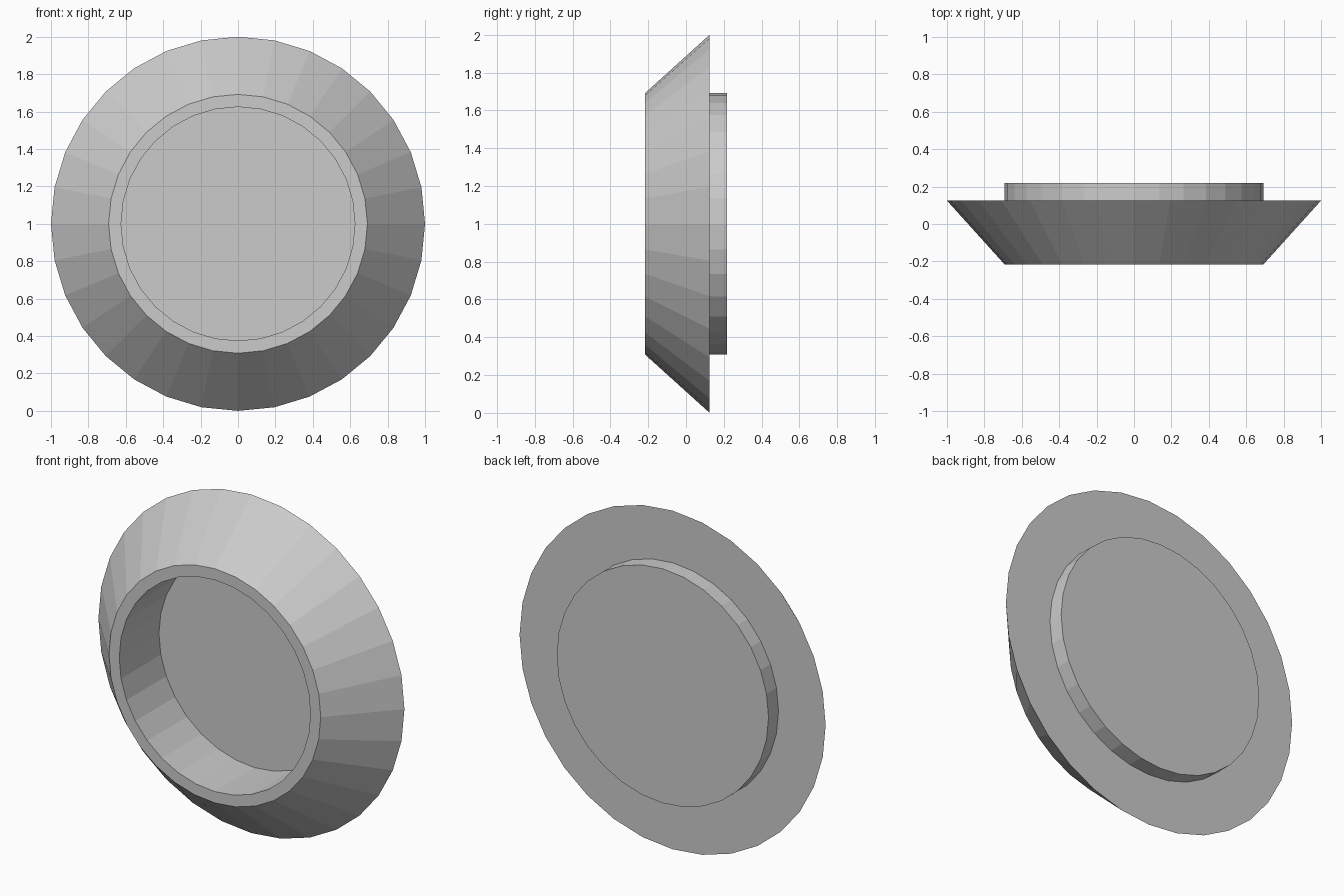
import bpy, bmesh
from math import sin, cos, tau

if "Cube" in bpy.data.objects:
    bpy.data.objects.remove(bpy.data.objects["Cube"])

SIDES = 32

def revolve(name, profile, sides=SIDES, centre_z=1.0):
    """Turn a (radius, y) profile about the horizontal y axis, capping both ends."""
    bm = bmesh.new()
    rings = [[bm.verts.new((r * sin(tau * i / sides), y, centre_z + r * cos(tau * i / sides)))
              for i in range(sides)] for r, y in profile]
    for a, b in zip(rings, rings[1:]):
        for i in range(sides):
            j = (i + 1) % sides
            bm.faces.new((a[i], a[j], b[j], b[i]))
    bm.faces.new(rings[0])
    bm.faces.new(rings[-1])
    bmesh.ops.recalc_face_normals(bm, faces=bm.faces)
    mesh = bpy.data.meshes.new(name)
    bm.to_mesh(mesh)
    bm.free()
    obj = bpy.data.objects.new(name, mesh)
    bpy.context.collection.objects.link(obj)
    return obj

# Recess floor, recess wall, front rim, sloped bezel, flange back, mounting plug
revolve("round_bezel_housing", [
    (0.625, 0.155),
    (0.625, -0.216),
    (0.692, -0.216),
    (1.0, 0.125),
    (0.692, 0.125),
    (0.692, 0.218),
])
